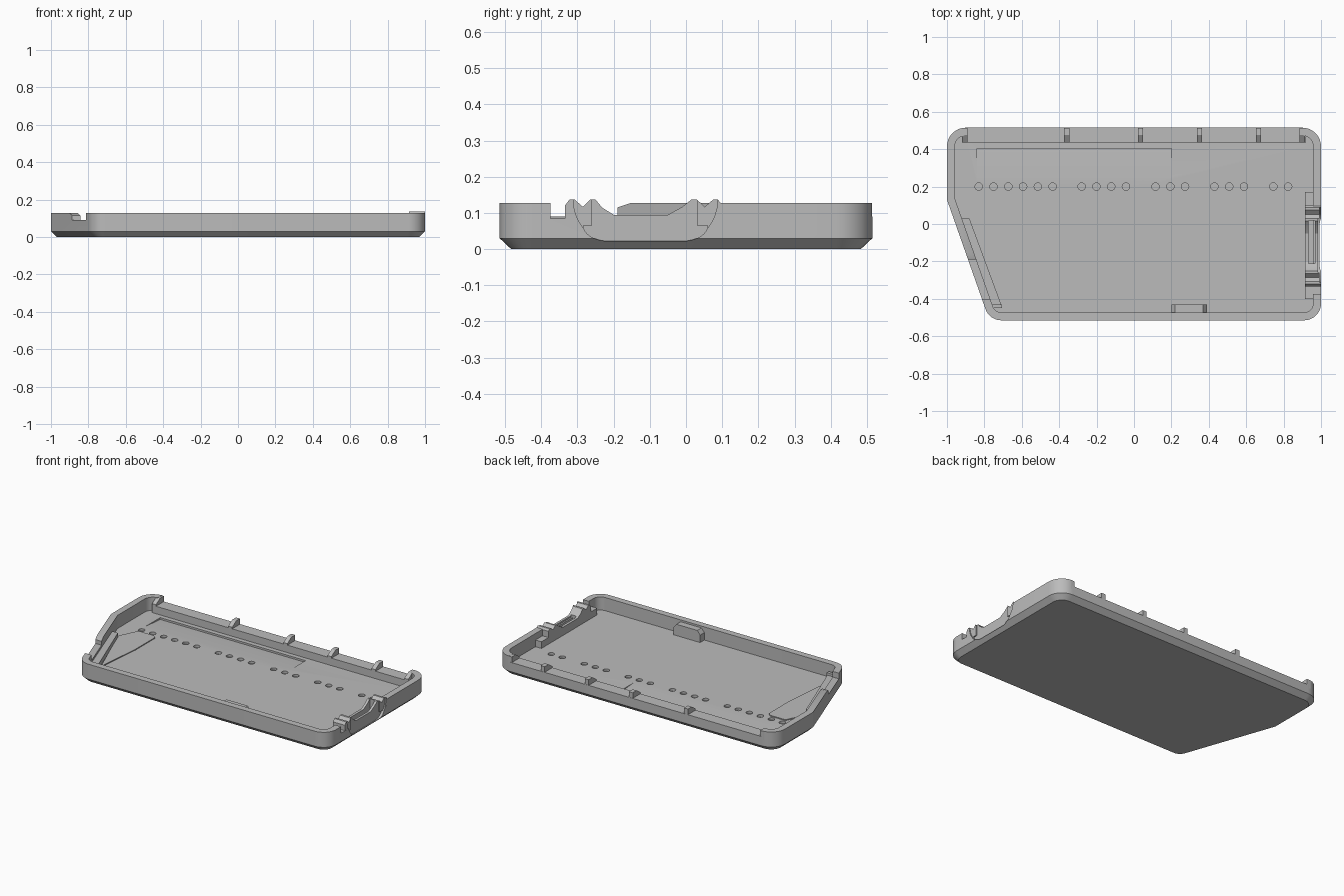
import bpy
import bmesh
import math
from mathutils import Vector

cube = bpy.data.objects.get("Cube")
if cube:
    bpy.data.objects.remove(cube)

grey = bpy.data.materials.new("plain_grey")
grey.use_nodes = True
COLOUR = (0.5, 0.5, 0.5, 1)
grey.diffuse_color = COLOUR
grey.node_tree.nodes["Principled BSDF"].inputs["Base Color"].default_value = COLOUR

WALL_TOP, FLOOR, LEDGE = 0.127, 0.042, 0.09
# Tray corners, counter-clockwise, with fillet radii
CORNERS = [(1, -0.515), (1, 0.515), (-1, 0.515), (-1, 0.13), (-0.773, -0.515)]
RADII = [0.09, 0.1, 0.1, 0.04, 0.09]


def finish(bm, name):
    bmesh.ops.recalc_face_normals(bm, faces=bm.faces)
    mesh = bpy.data.meshes.new(name)
    bm.to_mesh(mesh)
    bm.free()
    mesh.materials.append(grey)
    ob = bpy.data.objects.new(name, mesh)
    bpy.context.collection.objects.link(ob)
    return ob


def prism(name, points, axis, low, high):
    """Extrude a 2D profile along x, y or z."""
    place = {"x": lambda a, b, t: (t, a, b),
             "y": lambda a, b, t: (a, t, b),
             "z": lambda a, b, t: (a, b, t)}[axis]
    bm = bmesh.new()
    rings = [[bm.verts.new(place(a, b, t)) for a, b in points] for t in (low, high)]
    bridge(bm, *rings)
    for ring in rings:
        bm.faces.new(ring)
    return finish(bm, name)


def box(name, x, y, z):
    return prism(name, [(x[0], y[0]), (x[1], y[0]), (x[1], y[1]), (x[0], y[1])], "z", *z)


def bridge(bm, a, b):
    for i in range(len(a)):
        j = (i + 1) % len(a)
        bm.faces.new((a[i], a[j], b[j], b[i]))


def cut(target, cutter):
    """Subtract a cutter and discard it."""
    mod = target.modifiers.new("cut", "BOOLEAN")
    mod.operation, mod.solver, mod.object = "DIFFERENCE", "EXACT", cutter
    bpy.context.view_layer.objects.active = target
    bpy.ops.object.modifier_apply(modifier=mod.name)
    bpy.data.objects.remove(cutter)


def outline(inset, steps=8):
    """Rounded tray outline moved inward by the given distance."""
    pts = [Vector(p) for p in CORNERS]
    result = []
    for i, p in enumerate(pts):
        d1 = (p - pts[i - 1]).normalized()
        d2 = (pts[(i + 1) % len(pts)] - p).normalized()
        n1, n2 = Vector((-d1.y, d1.x)), Vector((-d2.y, d2.x))
        bisector = (n1 + n2) / (1 + n1.dot(n2))
        radius = max(RADII[i], inset + 0.02)
        centre = p + bisector * radius
        turn = d1.angle(d2)
        start = math.atan2(-n1.y, -n1.x)
        for k in range(steps + 1):
            a = start + turn * k / steps
            result.append(centre + Vector((math.cos(a), math.sin(a))) * (radius - inset))
    return result


# Tray: chamfered base, outer wall, rim and floor
bm = bmesh.new()
rings = [[bm.verts.new((p.x, p.y, z)) for p in outline(inset)]
         for inset, z in [(0.032, 0), (0, 0.03), (0, WALL_TOP), (0.042, WALL_TOP), (0.042, FLOOR)]]
for lower, upper in zip(rings, rings[1:]):
    bridge(bm, lower, upper)
bm.faces.new(rings[0])
bm.faces.new(rings[-1])
tray = finish(bm, "tray")

# Lowered back wall and the notch in the slanted side
cut(tray, box("back_cutter", (-0.905, 0.905), (0.43, 0.6), (LEDGE, 0.2)))
cut(tray, prism("side_cutter", [(-0.4, LEDGE), (-0.19, LEDGE), (-0.19, 0.115),
                                (-0.155, WALL_TOP), (-0.155, 0.2), (-0.4, 0.2)],
                "x", -1.1, -0.6))
# Opening in the wall for the port
cut(tray, box("port_cutter", (0.9, 1.1), (-0.375, 0.09), (0.085, 0.2)))

# Row of shallow round pits in groups
bm = bmesh.new()
for first, count in [(-0.83, 6), (-0.28, 4), (0.115, 3), (0.43, 3), (0.745, 2)]:
    for i in range(count):
        ret = bmesh.ops.create_cone(bm, cap_ends=True, segments=16, radius1=0.02,
                                    radius2=0.02, depth=0.03)
        bmesh.ops.translate(bm, verts=ret["verts"], vec=(first + i * 0.079, 0.2, FLOOR))
cut(tray, finish(bm, "pit_cutter"))
# Sloping shallow recess along the back of the floor
cut(tray, prism("recess_cutter", [(0.405, FLOOR - 0.012), (0.405, FLOOR + 0.02),
                                  (0.25, FLOOR + 0.02), (0.25, FLOOR)], "x", -0.84, 0.2))

# Back ledge and its sloped snap posts
back_ledge = box("back_ledge", (-0.92, 0.92), (0.435, 0.475), (FLOOR - 0.005, LEDGE))
for i, x in enumerate([-0.905, -0.36, 0.035, 0.35, 0.665, 0.9]):
    prism("back_post_%d" % (i + 1), [(0.435, 0.07), (0.514, 0.07), (0.514, 0.126),
                                     (0.475, 0.126), (0.435, 0.1)], "x", x - 0.014, x + 0.014)

# Front catch with sloped ends
prism("front_catch", [(0.2, FLOOR), (0.39, FLOOR), (0.39, 0.09), (0.37, 0.115),
                      (0.22, 0.115), (0.2, 0.09)], "y", -0.48, -0.43)

# Ledge behind the slanted side, its end rib and the raised floor step
prism("slanted_ledge", [(-0.92, 0.03), (-0.88, 0.03), (-0.71, -0.43),
                        (-0.78, -0.44), (-0.935, 0.0)], "z", FLOOR - 0.005, 0.075)
box("ledge_rib", (-0.79, -0.705), (-0.45, -0.43), (FLOOR - 0.005, 0.09))
prism("floor_step", [(-0.83, 0.17), (-0.72, 0.17), (-0.7, 0.15), (-0.7, -0.05),
                     (-0.73, -0.36), (-0.89, 0.05)], "z", FLOOR - 0.005, FLOOR + 0.006)

# Port surround with two pairs of humps and a low middle
port = prism("port_surround", [
    (-0.335, 0.04), (-0.335, 0.12), (-0.322, 0.137), (-0.308, 0.137), (-0.285, 0.117),
    (-0.265, 0.137), (-0.25, 0.137), (-0.232, 0.115), (-0.2, 0.095), (-0.05, 0.095),
    (-0.01, 0.117), (0.015, 0.137), (0.03, 0.137), (0.052, 0.117), (0.075, 0.137),
    (0.088, 0.137), (0.098, 0.125), (0.098, 0.04)], "x", 0.915, 0.999)
cut(port, box("slot_cutter", (0.932, 0.968), (-0.21, 0.02), (0.055, 0.2)))
inner_rail = box("port_inner_rail", (0.915, 0.965), (-0.4, 0.17), (FLOOR - 0.005, 0.085))
cut(inner_rail, box("rail_cutter", (0.932, 0.98), (-0.21, 0.02), (0.055, 0.2)))


# Two-step bowl-shaped scoop on the outside around the port
def scoop(bottom, half_base, half_top, top, depth):
    middle, steps = -0.112, 8
    side = [(half_base + (half_top - half_base) * math.sin(math.pi / 2 * k / steps),
             top - (top - bottom) * math.cos(math.pi / 2 * k / steps)) for k in range(steps + 1)]
    pts = [(middle + a, b) for a, b in side] + [(middle - a, b) for a, b in reversed(side)]
    return prism("scoop_cutter", pts, "x", 1 - depth, 1.1)


for ob in (tray, port):
    cut(ob, scoop(0.022, 0.1, 0.2, 0.14, 0.008))
    cut(ob, scoop(0.022, 0.1, 0.172, 0.065, 0.016))
    cut(ob, box("scoop_cutter", (0.984, 1.1), (-0.26, 0.03), (0.064, 0.2)))

# Smooth rounded corners, crisp edges elsewhere
for ob in (tray, port):
    bpy.ops.object.select_all(action="DESELECT")
    ob.select_set(True)
    bpy.context.view_layer.objects.active = ob
    bpy.ops.object.shade_smooth_by_angle(angle=math.radians(25))
